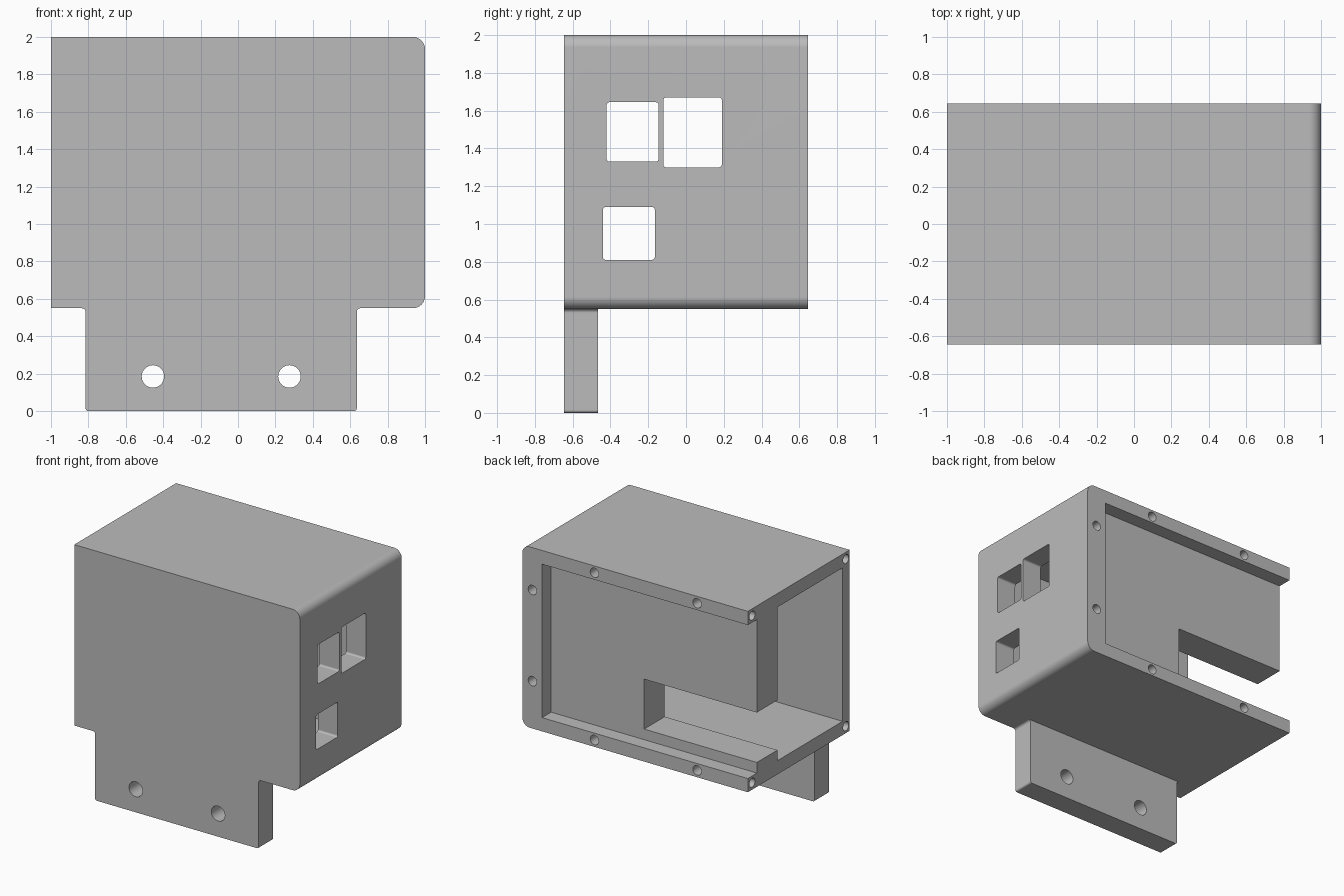
import bpy, bmesh, math
from mathutils import Vector

cube = bpy.data.objects.get("Cube")
if cube:
    bpy.data.objects.remove(cube, do_unlink=True)

grey = bpy.data.materials.new("light_grey")
grey.use_nodes = True
grey.diffuse_color = (0.5, 0.5, 0.5, 1)
grey.node_tree.nodes["Principled BSDF"].inputs["Base Color"].default_value = (0.5, 0.5, 0.5, 1)


def outline(corners, steps=8):
    """Round each right-angled (a, b, radius) corner of a profile."""
    pts = []
    for i, (a, b, r) in enumerate(corners):
        p = Vector((a, b))
        if r == 0:
            pts.append(p)
            continue
        u = (Vector(corners[i - 1][:2]) - p).normalized()
        v = (Vector(corners[(i + 1) % len(corners)][:2]) - p).normalized()
        c = p + (u + v) * r
        for k in range(steps + 1):
            t = math.pi / 2 * k / steps
            pts.append(c - (v * math.cos(t) + u * math.sin(t)) * r)
    return pts


def prism(name, pts, axis, lo, hi):
    """Extrude a profile along x (profile in y, z) or y (profile in x, z)."""
    place = (lambda p, h: (h, p[0], p[1])) if axis == "X" else (lambda p, h: (p[0], h, p[1]))
    bm = bmesh.new()
    ends = [[bm.verts.new(place(p, h)) for p in pts] for h in (lo, hi)]
    for ring in ends:
        bm.faces.new(ring)
    n = len(pts)
    for i in range(n):
        j = (i + 1) % n
        bm.faces.new((ends[0][i], ends[0][j], ends[1][j], ends[1][i]))
    bmesh.ops.recalc_face_normals(bm, faces=bm.faces)
    mesh = bpy.data.meshes.new(name)
    bm.to_mesh(mesh)
    bm.free()
    mesh.materials.append(grey)
    obj = bpy.data.objects.new(name, mesh)
    bpy.context.collection.objects.link(obj)
    return obj


def rect(a0, a1, b0, b1, r=0):
    return outline([(a0, b0, r), (a1, b0, r), (a1, b1, r), (a0, b1, r)], 4)


def circle(a, b, r, n=24):
    return [Vector((a + r * math.cos(math.tau * i / n), b + r * math.sin(math.tau * i / n)))
            for i in range(n)]


def combine(target, other, operation):
    bpy.context.view_layer.objects.active = target
    mod = target.modifiers.new(operation.lower(), "BOOLEAN")
    mod.operation, mod.solver, mod.object = operation, "EXACT", other
    bpy.ops.object.modifier_apply(modifier=mod.name)
    bpy.data.objects.remove(other, do_unlink=True)


FRONT, BACK = -0.645, 0.645
FLOOR, CEILING, WALL = 0.66, 1.89, 0.825

# Housing block, rounded along its closed end
housing = prism("housing", outline([(-1, 0.55, 0), (1, 0.55, 0.065), (1, 2, 0.065), (-1, 2, 0)]),
                "Y", FRONT, BACK)

# Mounting tab with small fillets where it meets the housing
tab = prism("mounting_tab", outline([
    (-0.815, 0, 0.015), (0.635, 0, 0.015), (0.635, 0.55, 0.02), (0.7, 0.55, 0),
    (0.7, 0.6, 0), (-0.9, 0.6, 0), (-0.9, 0.55, 0), (-0.815, 0.55, 0.02)], 4),
    "Y", FRONT, -0.465)
combine(housing, tab, "UNION")

# Main cavity, lid recess and the slot in the inner panel, all open at the left-hand end
cuts = [
    ("cavity", rect(-1.1, WALL, FLOOR, CEILING), "Y", -0.555, 0.27),
    ("lid_recess", rect(-1.1, WALL, FLOOR, CEILING), "Y", 0.53, 0.8),
    ("panel_slot", rect(-1.1, 0, 0.745, 1.145), "Y", 0.2, 0.6),
]
# Windows through the closed end
for y0, y1, z0, z1 in ((-0.42, -0.145, 1.33, 1.645), (-0.12, 0.19, 1.3, 1.67),
                       (-0.44, -0.165, 0.81, 1.09)):
    cuts.append(("window", rect(y0, y1, z0, z1, 0.015), "X", 0.7, 1.1))
# Tab bolt holes
for x in (-0.455, 0.275):
    cuts.append(("bolt_hole", circle(x, 0.185, 0.06, 32), "Y", -0.8, -0.3))
# Lid screw holes around the back rim
for x, z in [(x, z) for x in (0.36, -0.55) for z in (0.605, 1.945)] + [(0.91, 0.93), (0.91, 1.66)]:
    cuts.append(("lid_screw_hole", circle(x, z, 0.038), "Y", 0.42, 0.8))
# Screw holes in the corners of the open end
for y in (-0.597, 0.59):
    for z in (0.605, 1.945):
        cuts.append(("end_screw_hole", circle(y, z, 0.036), "X", -1.1, -0.78))

for cut in cuts:
    combine(housing, prism(*cut), "DIFFERENCE")

# Smooth the fillets and holes, keep the flat faces crisp
bpy.ops.object.select_all(action="DESELECT")
housing.select_set(True)
bpy.context.view_layer.objects.active = housing
bpy.ops.object.shade_smooth_by_angle(angle=math.radians(30))
weighted = housing.modifiers.new("weighted_normals", "WEIGHTED_NORMAL")
weighted.keep_sharp = True
